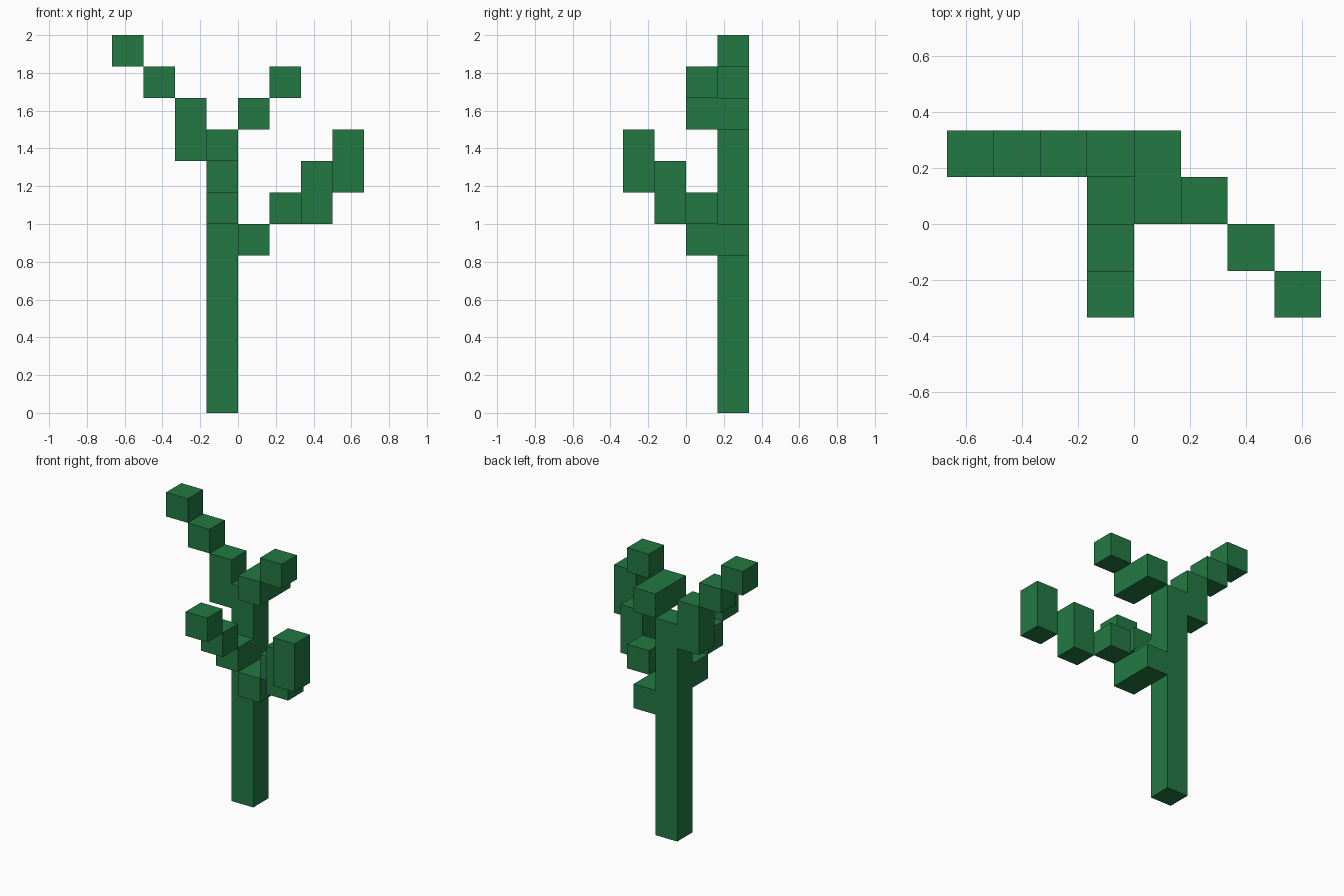
import bpy
import bmesh
from mathutils import Matrix, Vector

cube = bpy.data.objects.get("Cube")
if cube:
    bpy.data.objects.remove(cube, do_unlink=True)

UNIT = 1 / 6  # edge of one block

green = bpy.data.materials.new("leaf_green")
green.use_nodes = True
color = (0.017, 0.191, 0.056, 1)
green.diffuse_color = color
bsdf = next(n for n in green.node_tree.nodes if n.type == "BSDF_PRINCIPLED")
bsdf.inputs["Base Color"].default_value = color


def blocks(name, boxes):
    """One object from boxes given as (low corner, size) in block units."""
    bm = bmesh.new()
    for low, size in boxes:
        size = Vector(size)
        centre = Vector(low) + size / 2
        bmesh.ops.create_cube(bm, size=1, matrix=Matrix.Scale(UNIT, 4)
                              @ Matrix.Translation(centre)
                              @ Matrix.Diagonal(size.to_4d()))
    mesh = bpy.data.meshes.new(name)
    bm.to_mesh(mesh)
    bm.free()
    mesh.materials.append(green)
    obj = bpy.data.objects.new(name, mesh)
    bpy.context.collection.objects.link(obj)


ONE, TALL, DEEP = (1, 1, 1), (1, 1, 2), (1, 2, 1)

# Upright stem
blocks("trunk", [((-1, 1, 0), (1, 1, 9))])

# Branch climbing to the right
blocks("right_branch", [((-2, 1, 8), TALL)]
       + [((-2 - i, 1, 9 + i), ONE) for i in (1, 2)])

# Branch climbing toward the front
blocks("front_branch", [((-1, -i, 6 + i), ONE) for i in range(3)])

# Short branch at the upper left
blocks("upper_left_branch", [((0, 0, 9), DEEP), ((1, 0, 10), ONE)])

# Long branch climbing diagonally to the front left
blocks("lower_left_branch", [((0, 0, 5), DEEP), ((1, 0, 6), ONE)]
       + [((1 + i, -i, 5 + i), TALL) for i in (1, 2)])
